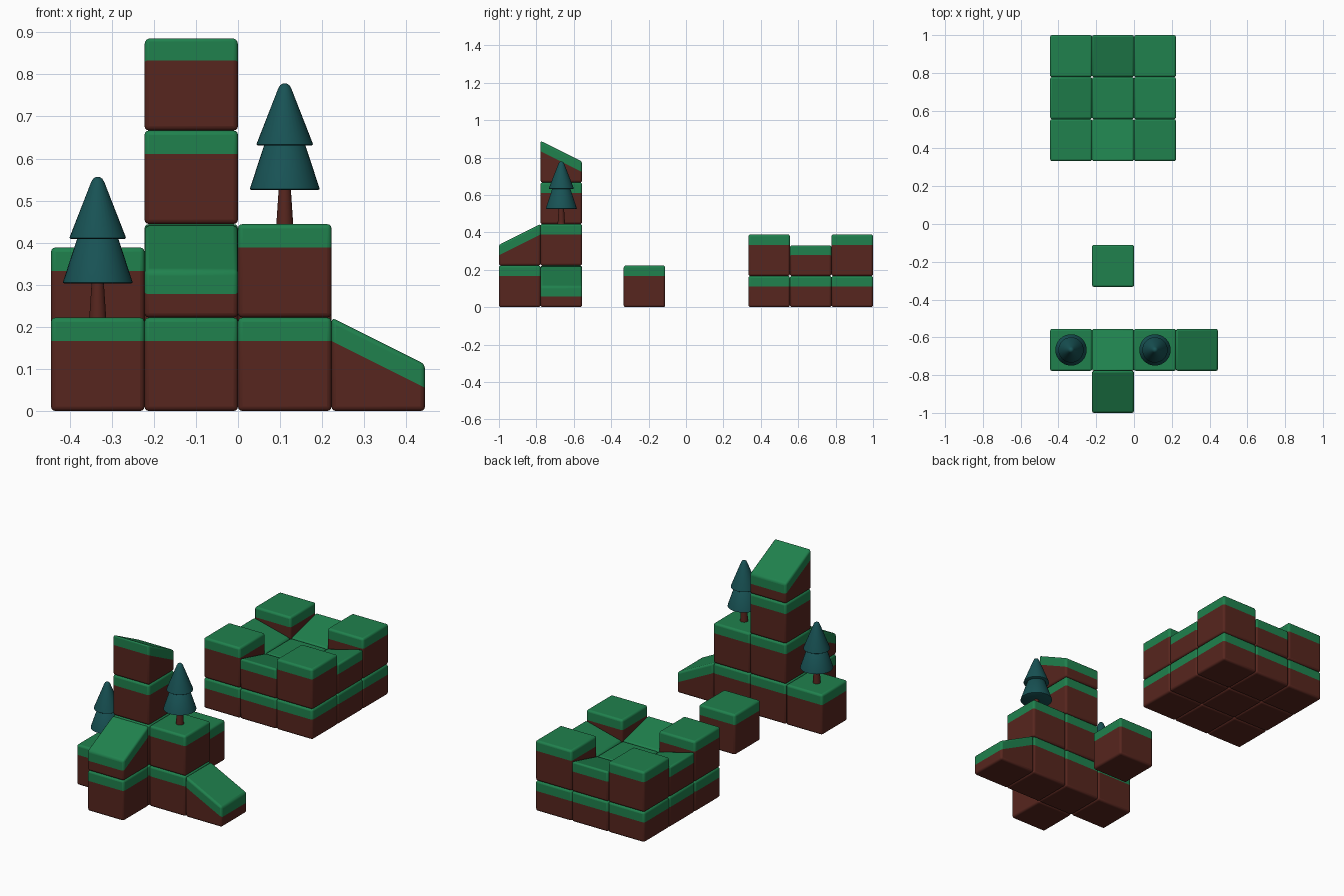
import bpy, bmesh, math

if "Cube" in bpy.data.objects:
    bpy.data.objects.remove(bpy.data.objects["Cube"])

C = 2 / 9          # block size
G = C / 4          # grass thickness


def material(name, rgb):
    m = bpy.data.materials.new(name)
    m.diffuse_color = (*rgb, 1)
    m.use_nodes = True
    m.node_tree.nodes["Principled BSDF"].inputs["Base Color"].default_value = m.diffuse_color
    return m


GRASS = material("grass", (0.014, 0.22, 0.075))
DIRT = material("dirt", (0.095, 0.019, 0.013))
NEEDLES = material("needles", (0.009, 0.085, 0.09))


def finish(name, bm, mats, loc, angle=0):
    bmesh.ops.recalc_face_normals(bm, faces=bm.faces)
    me = bpy.data.meshes.new(name)
    bm.to_mesh(me)
    bm.free()
    for m in mats:
        me.materials.append(m)
    ob = bpy.data.objects.new(name, me)
    ob.location = loc
    ob.rotation_euler.z = math.radians(angle)
    bpy.context.collection.objects.link(ob)
    bpy.ops.object.select_all(action='DESELECT')
    ob.select_set(True)
    bpy.context.view_layer.objects.active = ob
    bpy.ops.object.shade_smooth_by_angle(angle=math.radians(35))
    return ob


def block(name, i, j, z, high=C, low=None, angle=0):
    """Grass-topped dirt block on grid cell i, j; slopes down along +x turned by angle."""
    low = high if low is None else low
    h = C / 2
    bm = bmesh.new()
    rings = []
    for a, b in ((0, 0), (high - G, low - G), (high, low)):
        rings.append([bm.verts.new(p) for p in
                      ((-h, -h, a), (h, -h, b), (h, h, b), (-h, h, a))])
    bm.faces.new(rings[0])
    bm.faces.new(rings[2]).material_index = 1
    for level in range(2):
        lo, up = rings[level], rings[level + 1]
        for k in range(4):
            n = (k + 1) % 4
            bm.faces.new((lo[k], lo[n], up[n], up[k])).material_index = level
    ob = finish(name, bm, (DIRT, GRASS), (i * C, j * C, z), angle)
    bev = ob.modifiers.new("rounded_edges", 'BEVEL')
    bev.width = 0.011
    bev.segments = 3
    bev.limit_method = 'ANGLE'
    bev.angle_limit = math.radians(15)


def lathe(name, profile, mat, loc, sides=32):
    bm = bmesh.new()
    rings = [[bm.verts.new((r * math.cos(2 * math.pi * k / sides),
                            r * math.sin(2 * math.pi * k / sides), z))
              for k in range(sides)] for r, z in profile]
    for lo, up in zip(rings, rings[1:]):
        for k in range(sides):
            n = (k + 1) % sides
            bm.faces.new((lo[k], lo[n], up[n], up[k]))
    bm.faces.new(rings[0])
    bm.faces.new(rings[-1])
    finish(name, bm, (mat,), loc)


def tree(i, j, z):
    loc = (i * C, j * C, z)
    lathe("tree_trunk", [(0.020, 0), (0.014, 0.09)], DIRT, loc)
    lathe("tree_lower_cone", [(0.079, 0.081), (0.083, 0.083), (0.082, 0.087),
                              (0.049, 0.187), (0.040, 0.195)], NEEDLES, loc)
    lathe("tree_upper_cone", [(0.064, 0.187), (0.067, 0.189), (0.066, 0.193),
                              (0.016, 0.321), (0.011, 0.330), (0.004, 0.334)], NEEDLES, loc)


# Tower cluster
for i, levels in ((-1.5, 1), (-0.5, 3), (0.5, 2)):
    for k in range(levels):
        block("tower_block", i, -3, k * C)
block("tower_top_slope", -0.5, -3, 3 * C, C, C / 2, 90)
block("side_slope", 1.5, -3, 0, C, C / 2, 0)
block("front_block", -0.5, -4, 0)
block("front_slope", -0.5, -4, C, C, C / 2, -90)
tree(-1.5, -3, C)
tree(0.5, -3, 2 * C)

# Lone block
block("lone_block", -0.5, -1, 0)

# Hollow plateau: low base layer, full corners, edges sloping to the centre
base = 0.75 * C
for di in (-1, 0, 1):
    for dj in (-1, 0, 1):
        i, j = di - 0.5, dj + 3
        block("plateau_base", i, j, 0, base)
        if di and dj:
            block("plateau_corner", i, j, base)
        elif di or dj:
            inward = math.degrees(math.atan2(-dj, -di))
            block("plateau_edge_slope", i, j, base, base, C / 2, inward)
        else:
            block("plateau_centre", i, j, base, C / 2)
